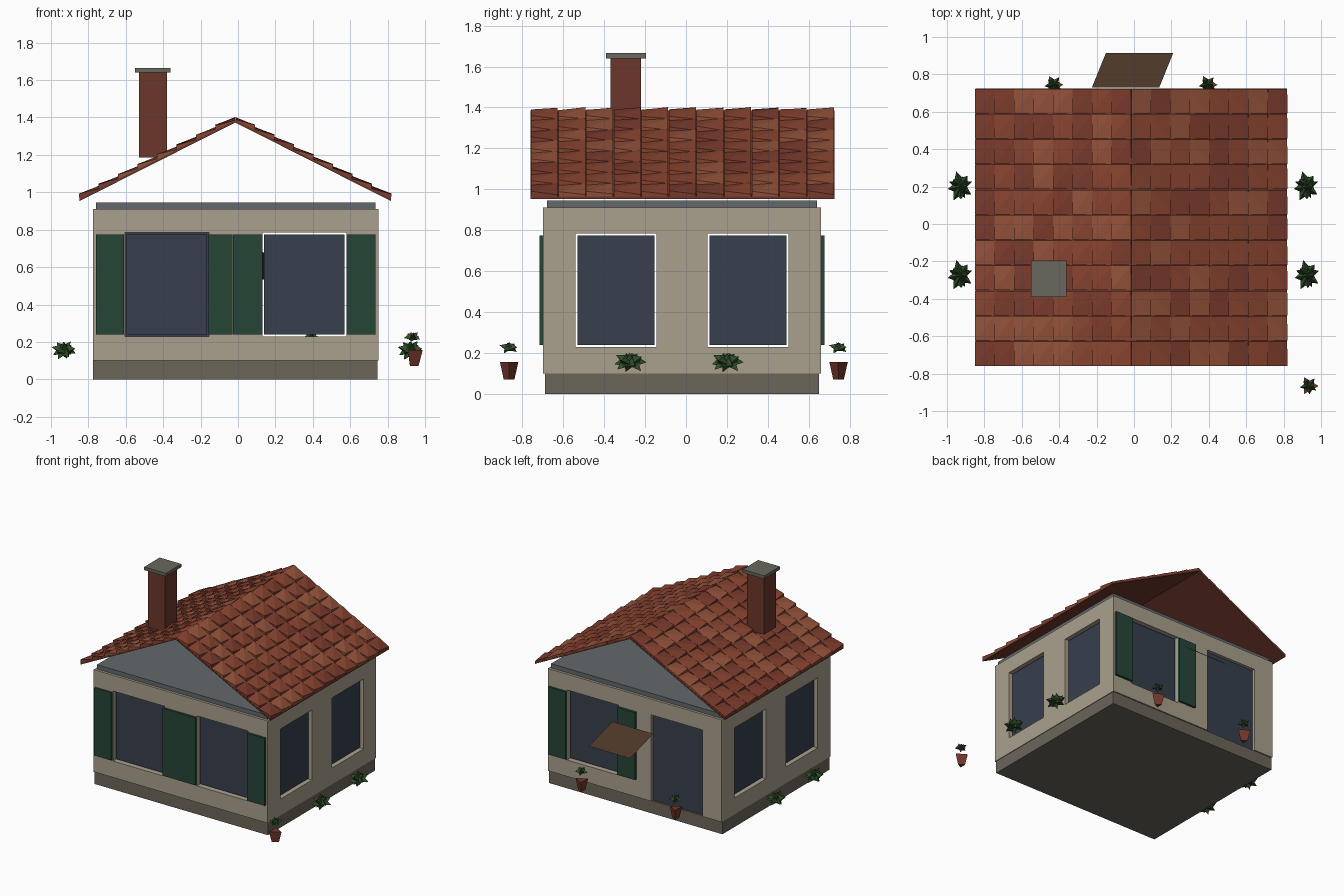
import bpy, bmesh, math, random
from mathutils import Vector, Matrix

if "Cube" in bpy.data.objects:
    bpy.data.objects.remove(bpy.data.objects["Cube"])

random.seed(4)


def material(name, rgb):
    m = bpy.data.materials.new(name)
    m.diffuse_color = (*rgb, 1)
    m.use_nodes = True
    m.node_tree.nodes["Principled BSDF"].inputs["Base Color"].default_value = m.diffuse_color
    return m


STONE = material("stone", (0.15, 0.133, 0.102))
PLASTER = material("plaster", (0.40, 0.35, 0.27))
SLATE = material("slate", (0.125, 0.14, 0.147))
CAP = material("cap_stone", (0.14, 0.14, 0.115))
GLASS = material("glass", (0.038, 0.050, 0.075))
GREEN = material("shutter_green", (0.019, 0.060, 0.037))
BRICK = material("brick", (0.147, 0.037, 0.024))
WOOD = material("wood", (0.07, 0.037, 0.02))
LEAF = material("leaf", (0.03, 0.075, 0.022))
CLAY = material("clay", (0.17, 0.038, 0.024))
TILES = [material("tile_%d" % i, c) for i, c in enumerate(
    [(0.25, 0.058, 0.03), (0.29, 0.083, 0.042), (0.20, 0.044, 0.026)])]


def finish(name, bm, *mats):
    me = bpy.data.meshes.new(name)
    bm.to_mesh(me)
    bm.free()
    for m in mats:
        me.materials.append(m)
    ob = bpy.data.objects.new(name, me)
    bpy.context.collection.objects.link(ob)
    return ob


def box(name, lo, hi, mat):
    lo, hi = Vector(lo), Vector(hi)
    bm = bmesh.new()
    size = Matrix.Diagonal((*(hi - lo), 1))
    bmesh.ops.create_cube(bm, size=1, matrix=Matrix.Translation((lo + hi) / 2) @ size)
    return finish(name, bm, mat)


# Foundation and ceiling slab
box("foundation", (-0.775, -0.69, 0), (0.745, 0.65, 0.1), STONE)
box("ceiling_slab", (-0.76, -0.68, 0.91), (0.735, 0.64, 0.945), SLATE)

# Walls: one ring of cells with the openings left out, then thickened inwards
X0, X1, Y0, Y1 = -0.775, 0.75, -0.70, 0.66
wx = [-0.605, -0.155, 0.13, 0.58]
wy = [-0.54, -0.145, 0.105, 0.5]
ring = [(x, Y0) for x in [X0] + wx] + [(X1, y) for y in [Y0] + wy]
ring += [(x, Y1) for x in [X1] + wx[::-1]] + [(X0, y) for y in [Y1] + wy[::-1]]
levels = [0.1, 0.23, 0.785, 0.91]
DOOR = 13
bm = bmesh.new()
grid = [[bm.verts.new((x, y, z)) for z in levels] for x, y in ring]
for i in range(len(ring)):
    a, b = grid[i], grid[(i + 1) % len(ring)]
    for k in range(3):
        opening = i % 5 in (1, 3) and (k == 1 or (k == 0 and i == DOOR))
        if not opening:
            bm.faces.new((a[k], b[k], b[k + 1], a[k + 1]))
walls = finish("walls", bm, PLASTER)
mod = walls.modifiers.new("thickness", "SOLIDIFY")
mod.thickness, mod.offset, mod.use_even_offset = 0.06, -1, True

# Window panes set back from the wall faces; the door fills its opening
g, t, zlo, zhi = 0.01, 0.005, 0.24, 0.775
for n, (a, b) in enumerate([(0, 1), (2, 3)]):
    xa, xb, ya, yb = wx[a] + g, wx[b] - g, wy[a] + g, wy[b] - g
    box("front_window_%d" % n, (xa, -0.67 - t, zlo), (xb, -0.67 + t, zhi), GLASS)
    for side, x in (("left", -0.745), ("right", 0.72)):
        box("%s_window_%d" % (side, n), (x - t, ya, zlo), (x + t, yb, zhi), GLASS)
box("back_window", (wx[2] + g, 0.63 - t, zlo), (wx[3] - g, 0.63 + t, zhi), GLASS)
box("door", (wx[0], 0.63 - t, 0.1), (wx[1], 0.63 + t, 0.785), GLASS)

# Shutters
for n, (xa, xb) in enumerate([(-0.76, -0.61), (-0.158, -0.03), (-0.028, 0.13), (0.58, 0.735)]):
    box("front_shutter_%d" % n, (xa, -0.717, 0.24), (xb, -0.70, 0.775), GREEN)
    if n > 1:
        box("back_shutter_%d" % n, (xa, 0.66, 0.24), (xb, 0.678, 0.775), GREEN)

# Door awning: a single sloping sheet
bm = bmesh.new()
bm.faces.new([bm.verts.new(p) for p in (
    (-0.225, 0.73, 0.68), (0.135, 0.73, 0.68), (0.21, 0.915, 0.535), (-0.15, 0.915, 0.535))])
finish("door_awning", bm, WOOD)

# Roof: thin deck with an open gable below it
RX, RZ, HALF, DROP = -0.015, 1.373, 0.833, 0.42
RY0, RY1 = -0.76, 0.725
profile = [(-HALF, -DROP), (0, 0), (HALF, -DROP), (HALF, -DROP + 0.012), (0, 0.012), (-HALF, -DROP + 0.012)]
bm = bmesh.new()
ends = [[bm.verts.new((RX + x, y, RZ + z)) for x, z in profile] for y in (RY0, RY1)]
for i in range(6):
    j = (i + 1) % 6
    bm.faces.new((ends[0][i], ends[0][j], ends[1][j], ends[1][i]))
for e in ends:
    bm.faces.new((e[0], e[1], e[4], e[5]))
    bm.faces.new((e[1], e[2], e[3], e[4]))
bmesh.ops.recalc_face_normals(bm, faces=bm.faces)
finish("roof_deck", bm, BRICK)


# Roof tiles: wedge shaped, thicker and uneven at the lower edge
def tile_slope(name, side):
    bm = bmesh.new()
    rows, cols = 8, 11
    dy = (RY1 - RY0) / cols
    for r in range(rows):
        for c in range(cols):
            ya, yb = RY0 + c * dy + 0.002, RY0 + (c + 1) * dy - 0.002
            low, top = [], []
            for d, y, lift in ((r, ya, 0.003), (r, yb, 0.014), (r + 1, yb, 0.010), (r + 1, ya, 0.026)):
                f = d / rows
                z = RZ + 0.012 - DROP * f
                lift += random.uniform(-0.003, 0.003)
                low.append(bm.verts.new((RX + side * HALF * f, y, z)))
                top.append(bm.verts.new((RX + side * (HALF * f + lift * 0.1), y, z + lift)))
            faces = [bm.faces.new((top[0], top[1], top[3])), bm.faces.new((top[1], top[2], top[3])),
                     bm.faces.new(low[::-1])]
            for i in range(4):
                j = (i + 1) % 4
                faces.append(bm.faces.new((low[i], low[j], top[j], top[i])))
            m = random.randrange(3)
            for f in faces:
                f.material_index = m
    bmesh.ops.recalc_face_normals(bm, faces=bm.faces)
    finish(name, bm, *TILES)


tile_slope("left_roof_tiles", -1)
tile_slope("right_roof_tiles", 1)

# Chimney
box("chimney", (-0.53, -0.37, 1.185), (-0.38, -0.22, 1.645), BRICK)
box("chimney_cap", (-0.55, -0.39, 1.64), (-0.36, -0.195, 1.665), CAP)


# Plants: clusters of pointed three-sided leaves
def leaves(name, centre, radii, count):
    bm = bmesh.new()
    for i in range(count):
        z = 0.9 - 1.8 * (i + 0.5) / count
        h, a = math.sqrt(1 - z * z), i * 2.4
        d = Vector((h * math.cos(a), h * math.sin(a), z))
        tip = Vector(d[k] * radii[k] for k in range(3))
        size = tip.length
        m = Matrix.Translation(Vector(centre) + tip * 0.55) @ d.to_track_quat("Z", "Y").to_matrix().to_4x4()
        bmesh.ops.create_cone(bm, cap_ends=True, segments=3, radius1=size * 0.55,
                              radius2=0, depth=size * 0.9, matrix=m)
    finish(name, bm, LEAF)


for n, (x, y) in enumerate([(-0.93, 0.2), (-0.93, -0.275), (0.92, 0.2), (0.925, -0.275)]):
    leaves("bush_%d" % n, (x, y, 0.155), (0.07, 0.085, 0.055), 13)

# Flower pots: three-sided wedges with a tuft of leaves
for n, (x, y) in enumerate([(0.935, -0.865), (0.395, 0.745), (-0.43, 0.745)]):
    bm = bmesh.new()
    bmesh.ops.create_cone(bm, cap_ends=True, segments=3, radius1=0.03, radius2=0.052, depth=0.085,
                          matrix=Matrix.Translation((x, y, 0.113)) @ Matrix.Rotation(0.5, 4, "Z"))
    finish("flower_pot_%d" % n, bm, CLAY)
    leaves("pot_leaves_%d" % n, (x, y, 0.225), (0.05, 0.05, 0.03), 8)
